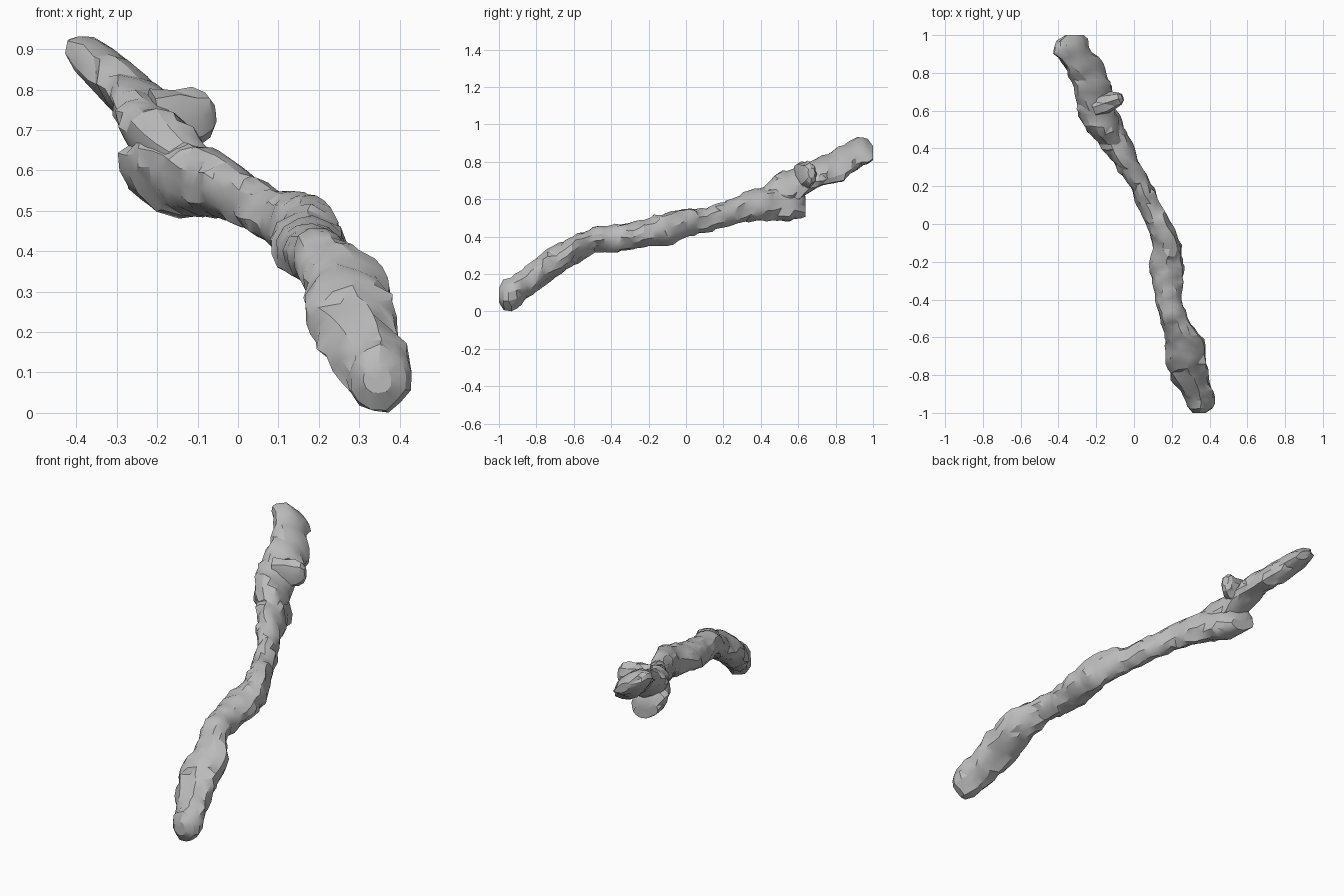
import bpy, bmesh, math, random
from mathutils import Vector, noise

random.seed(4)
SIDES = 13

cube = bpy.data.objects.get("Cube")
if cube:
    bpy.data.objects.remove(cube, do_unlink=True)

bark = bpy.data.materials.new("grey_bark")
bark.use_nodes = True
grey = (0.5, 0.5, 0.5, 1)
bark.diffuse_color = grey
bark.node_tree.nodes["Principled BSDF"].inputs["Base Color"].default_value = grey


def sample(stations, y):
    """Blend the section limits (left, right, bottom, top) at depth y."""
    for a, b in zip(stations, stations[1:]):
        if y <= b[0]:
            t = (y - a[0]) / (b[0] - a[0])
            return [p + (q - p) * t for p, q in zip(a[1:], b[1:])]
    return stations[-1][1:]


def bark_scale(y, angle):
    """Lumps plus slanted overlapping lips of bark."""
    c, s = math.cos(angle), math.sin(angle)
    lump = noise.noise(Vector((c * 1.8, y * 11, s * 1.8)))
    lip = ((y + 0.05 * math.sin(angle + y * 5)) / 0.12) % 1
    return 1.03 + 0.14 * lump + 0.15 * (lip - 0.5)


def finish(name, bm):
    bmesh.ops.recalc_face_normals(bm, faces=bm.faces)
    mesh = bpy.data.meshes.new(name)
    bm.to_mesh(mesh)
    bm.free()
    obj = bpy.data.objects.new(name, mesh)
    bpy.context.collection.objects.link(obj)
    mesh.materials.append(bark)
    bpy.ops.object.select_all(action="DESELECT")
    obj.select_set(True)
    bpy.context.view_layer.objects.active = obj
    bpy.ops.object.shade_smooth_by_angle(angle=math.radians(28))


def loft(rings, name):
    """Skin closed rings of points and cap both ends."""
    bm = bmesh.new()
    loops = [[bm.verts.new(p) for p in ring] for ring in rings]
    for a, b in zip(loops, loops[1:]):
        for i in range(len(a)):
            j = (i + 1) % len(a)
            bm.faces.new((a[i], a[j], b[j], b[i]))
    for end in (loops[0], loops[-1]):
        bmesh.ops.poke(bm, faces=[bm.faces.new(end)])
    bmesh.ops.triangulate(bm, faces=[f for f in bm.faces if random.random() < 0.7])
    finish(name, bm)


def limb(name, stations, step=0.03):
    first, last = stations[0][0], stations[-1][0]
    count = round((last - first) / step)
    rings = []
    for k in range(count + 1):
        y = first + (last - first) * k / count
        x0, x1, z0, z1 = sample(stations, y)
        skew = -0.8 * max(y, 0)  # leans the section towards the back end
        ring = []
        for i in range(SIDES):
            angle = math.tau * (i + 0.25 * math.sin(k)) / SIDES
            r = bark_scale(y, angle) / 2
            yy = y
            if 0 < k < count:
                yy += random.uniform(-0.01, 0.01)
            x = (x0 + x1) / 2 + (x1 - x0) * r * math.cos(angle)
            z = (z0 + z1) / 2 + (z1 - z0) * r * math.sin(angle + skew)
            ring.append((x, yy, max(z, 0)))
        rings.append(ring)
    loft(rings, name)


# Main limb: depth, left, right, bottom, top
limb("main_limb", [
    (-1, .31, .38, .05, .12),
    (-.97, .28, .42, .01, .16),
    (-.94, .28, .43, 0, .18),
    (-.85, .22, .4, .07, .24),
    (-.75, .17, .39, .15, .32),
    (-.6, .17, .36, .25, .4),
    (-.5, .13, .28, .32, .45),
    (-.4, .12, .25, .32, .46),
    (-.25, .08, .26, .34, .48),
    (-.1, .1, .25, .36, .53),
    (0, .07, .2, .4, .55),
    (.1, .02, .14, .42, .55),
    (.2, -.02, .1, .45, .58),
    (.3, -.09, .04, .48, .63),
    (.4, -.16, 0, .49, .66),
    (.5, -.25, -.05, .49, .69),
    (.6, -.3, -.09, .49, .67),
    (.64, -.28, -.13, .51, .61),
])

# Raised end of the branch
limb("upper_limb", [
    (.42, -.17, -.06, .56, .67),
    (.5, -.25, -.08, .57, .75),
    (.6, -.3, -.1, .59, .77),
    (.66, -.31, -.11, .64, .8),
    (.75, -.32, -.13, .68, .84),
    (.85, -.38, -.17, .7, .89),
    (.93, -.43, -.24, .78, .94),
    (.97, -.41, -.25, .79, .92),
    (1, -.36, -.27, .81, .88),
])

# Broken side twig, flared at its root
root, tip = Vector((-.21, .62, .72)), Vector((-.06, .67, .74))
axis = (tip - root).normalized()
side = axis.cross(Vector((0, 0, 1))).normalized()
up = side.cross(axis)
rings = []
for t, radius in ((0, .08), (.4, .08), (.7, .07), (.9, .055), (1, .03)):
    ring = []
    for i in range(8):
        a = math.tau * i / 8
        r = radius * random.uniform(0.85, 1.1)
        ring.append(root.lerp(tip, t) + r * (side * math.cos(a) * .7 + up * math.sin(a)))
    rings.append(ring)
loft(rings, "side_twig")
